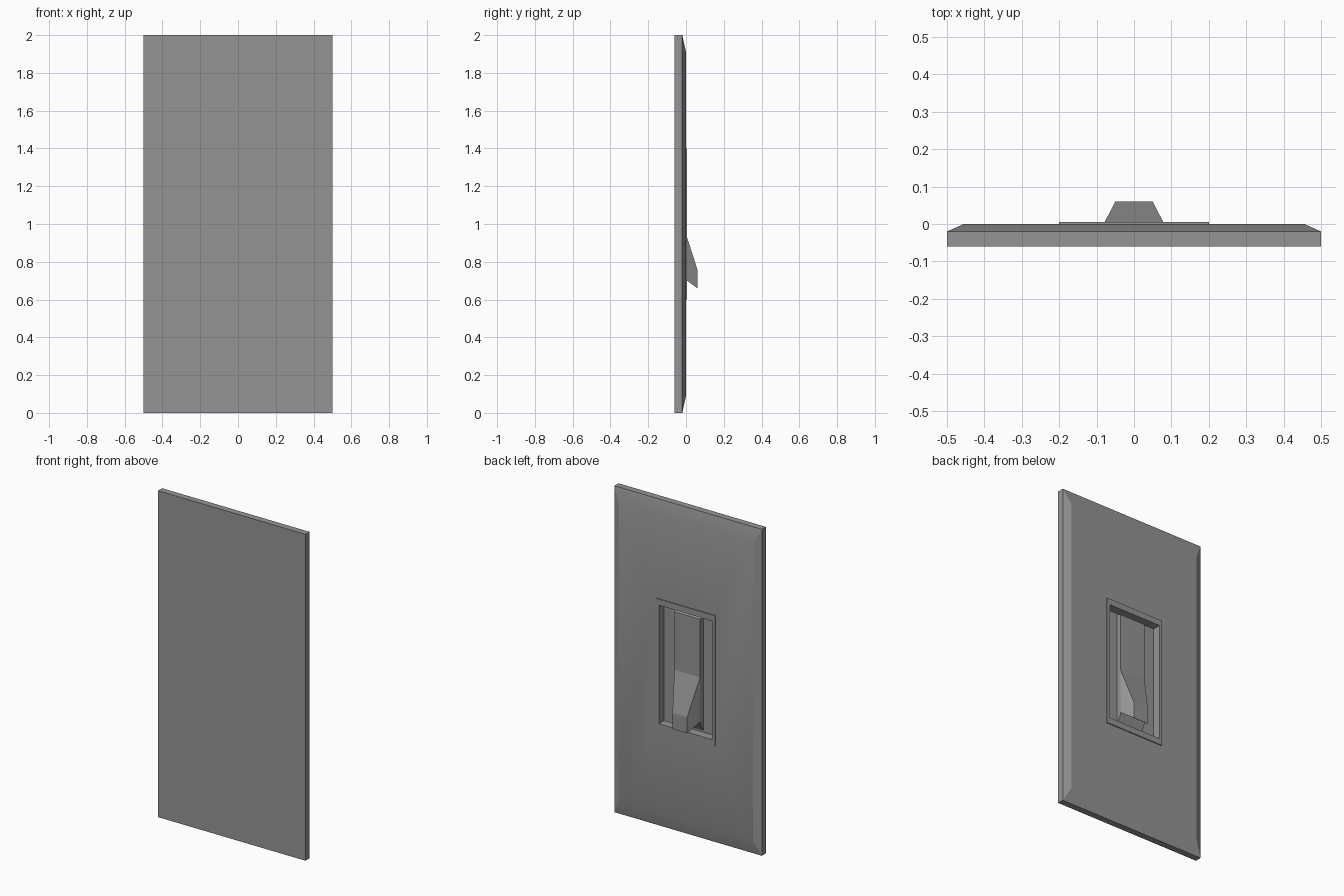
import bpy
import bmesh

cube = bpy.data.objects.get("Cube")
if cube:
    bpy.data.objects.remove(cube, do_unlink=True)

grey = bpy.data.materials.new("plain_grey")
grey.use_nodes = True
shade = (0.3, 0.3, 0.3, 1)
grey.diffuse_color = shade
grey.node_tree.nodes["Principled BSDF"].inputs["Base Color"].default_value = shade


def loft(name, rings, cap_start=True, cap_end=True, smooth=None):
    """Join matching rings of points into one mesh object."""
    bm = bmesh.new()
    loops = [[bm.verts.new(p) for p in ring] for ring in rings]
    for a, b in zip(loops, loops[1:]):
        for i in range(len(a)):
            j = (i + 1) % len(a)
            bm.faces.new((a[i], a[j], b[j], b[i]))
    if cap_start:
        bm.faces.new(loops[0][::-1])
    if cap_end:
        bm.faces.new(loops[-1])
    bmesh.ops.recalc_face_normals(bm, faces=bm.faces)
    # Open shells must face outward, towards the back
    if not (cap_start and cap_end) and sum(f.normal.y * f.calc_area() for f in bm.faces
                                           if abs(f.calc_center_median().y) < 0.05) < 0:
        bmesh.ops.reverse_faces(bm, faces=bm.faces)
    mesh = bpy.data.meshes.new(name)
    bm.to_mesh(mesh)
    bm.free()
    mesh.materials.append(grey)
    obj = bpy.data.objects.new(name, mesh)
    bpy.context.collection.objects.link(obj)
    if smooth:
        bpy.ops.object.select_all(action="DESELECT")
        obj.select_set(True)
        bpy.context.view_layer.objects.active = obj
        bpy.ops.object.shade_smooth_by_angle(angle=smooth)
    return obj


def rect(half_x, half_z, y):
    """Upright rectangle centred on the plate."""
    return [(sx * half_x, y, 1 + sz * half_z)
            for sx, sz in ((-1, -1), (1, -1), (1, 1), (-1, 1))]


# Wall plate with sloping edges and an opening for the switch
loft("wall_plate",
     [rect(0.5, 1, -0.06), rect(0.5, 1, -0.02),
      rect(0.455, 0.91, 0), rect(0.2, 0.4, 0)],
     cap_end=False, smooth=0.35)

# Raised rim and the shallow well inside it
loft("switch_rim_and_well",
     [rect(0.2, 0.4, 0), rect(0.2, 0.4, 0.006),
      rect(0.18, 0.363, 0.006), rect(0.18, 0.363, -0.045)],
     cap_start=False)

# Toggle body: a side profile (y, z) extruded across x
body = [(-0.046, 0.645), (-0.012, 0.705), (-0.012, 1.342), (-0.046, 1.36)]
loft("toggle_body", [[(x, y, z) for y, z in body] for x in (-0.087, 0.087)])

# Toggle lever: tapers from the body to a narrow tip
def lever_ring(half_x, y, low, high):
    return [(-half_x, y, low), (half_x, y, low), (half_x, y, high), (-half_x, y, high)]

loft("toggle_lever",
     [lever_ring(0.087, -0.012, 0.713, 0.985), lever_ring(0.05, 0.06, 0.66, 0.76)])
